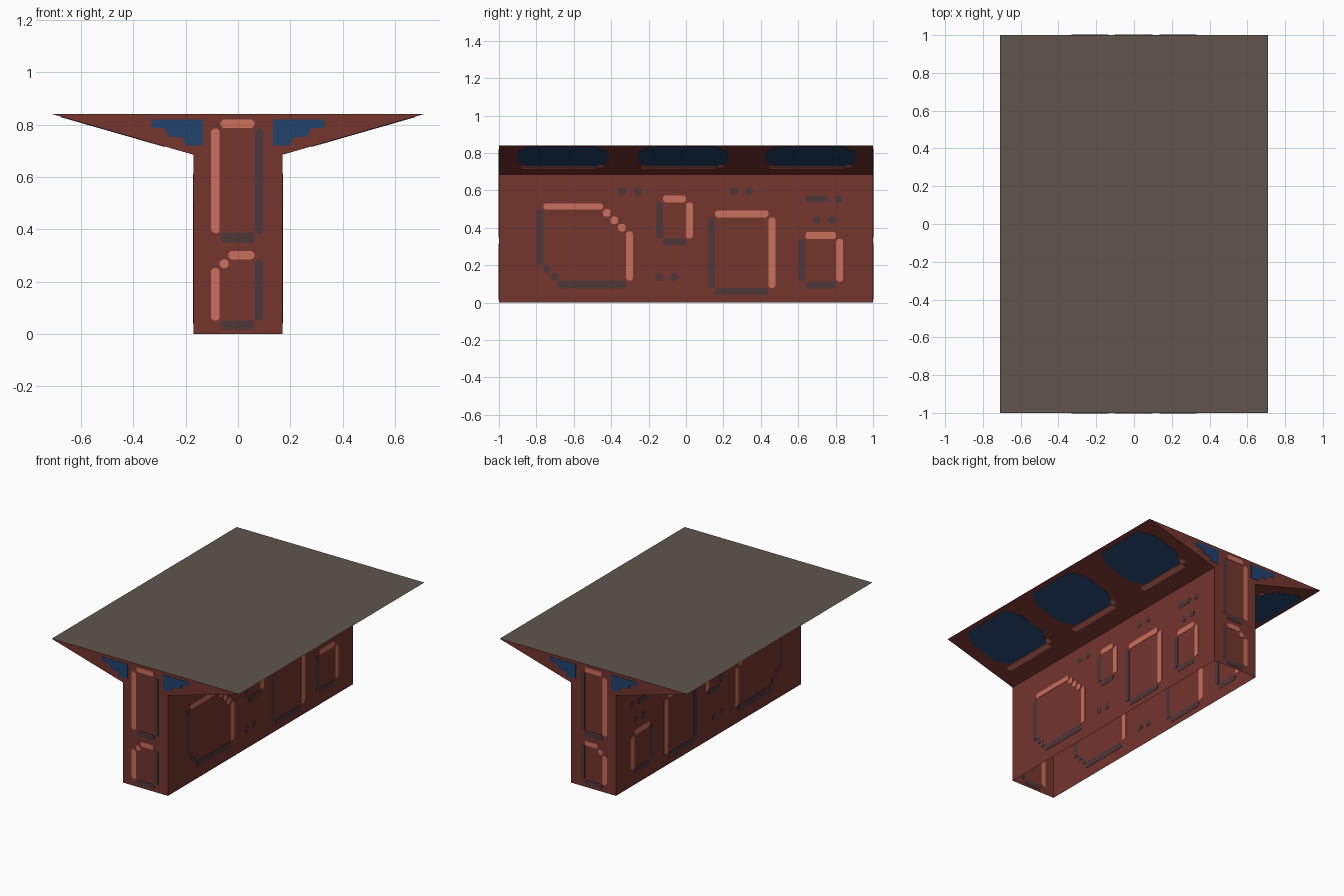
import bpy, bmesh
from mathutils import Vector

if "Cube" in bpy.data.objects:
    bpy.data.objects.remove(bpy.data.objects["Cube"])

STEM, WING, NECK, TOP = 0.17, 0.71, 0.685, 0.84
THICK = 0.002  # plates straddle the thin walls so they show inside and outside


def material(name, rgb):
    m = bpy.data.materials.new(name)
    m.diffuse_color = (*rgb, 1)
    m.use_nodes = True
    m.node_tree.nodes["Principled BSDF"].inputs["Base Color"].default_value = m.diffuse_color
    return m


RED = material("brick_red", (0.178, 0.035, 0.027))
GREY = material("stone_grey", (0.116, 0.094, 0.073))
LIGHT = material("light_coral", (0.60, 0.162, 0.107))
DARK = material("dark_plum", (0.078, 0.038, 0.043))
BLUE = material("deep_blue", (0.0155, 0.055, 0.147))


def make_object(name, bm, mats):
    me = bpy.data.meshes.new(name)
    bm.to_mesh(me)
    bm.free()
    for m in mats:
        me.materials.append(m)
    ob = bpy.data.objects.new(name, me)
    bpy.context.scene.collection.objects.link(ob)
    return ob


# Hollow T-shaped shell, open underneath, grey on top
def build_shell():
    bm = bmesh.new()
    profile = [(-STEM, 0), (-STEM, NECK), (-WING, TOP), (WING, TOP), (STEM, NECK), (STEM, 0)]
    front = [bm.verts.new((x, -1, z)) for x, z in profile]
    back = [bm.verts.new((x, 1, z)) for x, z in profile]
    for i in range(len(profile) - 1):
        bm.faces.new((front[i], front[i + 1], back[i + 1], back[i]))
    for ring in (front, back):
        bm.faces.new((ring[0], ring[1], ring[4], ring[5]))
        bm.faces.new((ring[1], ring[2], ring[3], ring[4]))
    bmesh.ops.recalc_face_normals(bm, faces=bm.faces[:])
    top = next(f for f in bm.faces if f.calc_center_median().z > TOP - 0.001)
    if top.normal.z < 0:
        bmesh.ops.reverse_faces(bm, faces=bm.faces[:])
    top.material_index = 1
    make_object("shell", bm, [RED, GREY])


def bar(u0, u1, v0, v1, cu=0.01, cv=0.01):
    """Rectangle with clipped corners."""
    return [(u0 + cu, v0), (u1 - cu, v0), (u1, v0 + cv), (u1, v1 - cv),
            (u1 - cu, v1), (u0 + cu, v1), (u0, v1 - cv), (u0, v0 + cv)]


def dot(u, v, r=0.02):
    return bar(u - r, u + r, v - r, v + r)


def plates(name, shapes, place, normal, mat):
    """Thin plates: 2D outlines mapped onto a wall by place()."""
    bm = bmesh.new()
    off = Vector(normal).normalized() * THICK
    for pts in shapes:
        a = [bm.verts.new(Vector(place(u, v)) + off) for u, v in pts]
        b = [bm.verts.new(Vector(place(u, v)) - off) for u, v in pts]
        bm.faces.new(a)
        bm.faces.new(b[::-1])
        for i in range(len(pts)):
            j = (i + 1) % len(pts)
            bm.faces.new((a[i], b[i], b[j], a[j]))
    bmesh.ops.recalc_face_normals(bm, faces=bm.faces[:])
    make_object(name, bm, [mat])


build_shell()

# End walls: two framed panels and two stepped blue corners
end_light = [bar(-.103, -.07, .385, .785), bar(-.067, .063, .787, .82),
             bar(-.103, -.07, .05, .252), dot(-.053, .268, .017), bar(-.037, .063, .285, .317)]
end_dark = [bar(.065, .097, .38, .785), bar(-.067, .067, .347, .387),
            bar(.065, .097, .05, .285), bar(-.067, .067, .017, .05)]
corner = [(.134, .82), (.33, .82), (.33, .79), (.28, .785), (.265, .755),
          (.21, .75), (.2, .72), (.134, .72)]
end_blue = [corner, [(-u, v) for u, v in corner]]
for side, y in (("front", -1), ("back", 1)):
    place = lambda u, v, y=y: (u, y, v)
    for part, shapes, mat in (("highlight", end_light, LIGHT), ("groove", end_dark, DARK),
                              ("corner_window", end_blue, BLUE)):
        plates(f"{side}_{part}", shapes, place, (0, 1, 0), mat)

# Long walls: panel = light top and right edges, dark left and bottom edges
side_light, side_dark = [], []
W = 0.038
for u0, u1, v0, v1 in ((-.16, .037, .305, .573), (.118, .478, .04, .493), (.6, .84, .075, .377)):
    side_light += [bar(u0 + W, u1 - W, v1 - W, v1), bar(u1 - W, u1, v0 + W, v1 - W)]
    side_dark += [bar(u0, u0 + W, v0 + W, v1 - W), bar(u0 + W, u1 - W, v0, v0 + W)]
# Large panel with stepped corners
side_light += [bar(-.8 + W, -.443, .497, .53), bar(-.32, -.283, .118, .38)]
side_light += [dot(-.423 + .04 * i, .479 - .039 * i) for i in range(3)]
side_dark += [bar(-.8, -.8 + W, .198, .498), bar(-.684, -.32, .075, .118)]
side_dark += [dot(-.742 + .04 * i, .178 - .04 * i) for i in range(2)]
# Rivets
side_dark += [dot(u, v) for u, v in ((-.342, .594), (-.257, .594), (.257, .594), (.337, .594),
                                     (.818, .553), (.7, .44), (.78, .44),
                                     (-.144, .135), (-.064, .135))]
side_dark.append(bar(.642, .76, .535, .573))

# Sloped undersides: three blue windows with a lit lower edge
slope_blue, slope_light = [], []
for c in (-.66, -.016, .666):
    slope_blue.append(bar(c - .24, c + .24, .285, .94, .06, .16))
    slope_light += [bar(c - .225, c + .18, .205, .275), bar(c + .18, c + .22, .26, .33)]

for side, s in (("left", -1), ("right", 1)):
    wall = lambda u, v, s=s: (s * STEM, u, v)
    slope = lambda u, t, s=s: (s * (STEM + (WING - STEM) * t), u, NECK + (TOP - NECK) * t)
    down = (s * (TOP - NECK), 0, STEM - WING)
    plates(f"{side}_wall_highlight", side_light, wall, (1, 0, 0), LIGHT)
    plates(f"{side}_wall_groove", side_dark, wall, (1, 0, 0), DARK)
    plates(f"{side}_slope_window", slope_blue, slope, down, BLUE)
    plates(f"{side}_slope_highlight", slope_light, slope, down, LIGHT)
